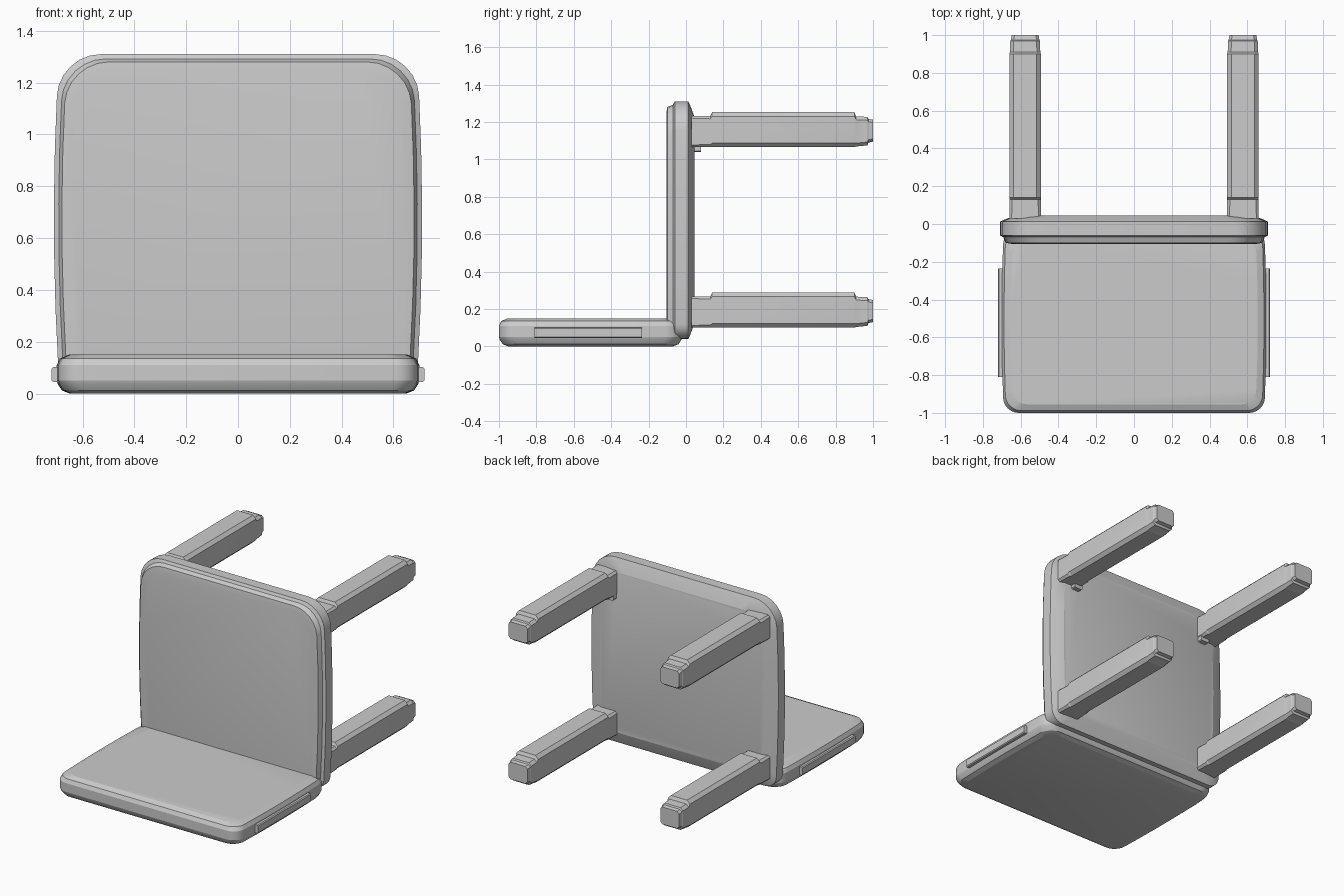
import bpy, bmesh, math

if "Cube" in bpy.data.objects:
    bpy.data.objects.remove(bpy.data.objects["Cube"])


def loft(name, rings):
    """Skin a list of equal-length point rings and cap both ends."""
    bm = bmesh.new()
    loops = [[bm.verts.new(p) for p in ring] for ring in rings]
    n = len(loops[0])
    for a, b in zip(loops, loops[1:]):
        for i in range(n):
            j = (i + 1) % n
            bm.faces.new((a[i], a[j], b[j], b[i]))
    bm.faces.new(loops[0][::-1])
    bm.faces.new(loops[-1])
    bmesh.ops.recalc_face_normals(bm, faces=bm.faces)
    mesh = bpy.data.meshes.new(name)
    bm.to_mesh(mesh)
    bm.free()
    mesh.shade_smooth()
    mesh.set_sharp_from_angle(angle=math.radians(18))
    obj = bpy.data.objects.new(name, mesh)
    bpy.context.collection.objects.link(obj)
    return obj


def outline(hw, v0, v1, r0, r1, bulge, inset):
    """Rounded panel outline; r0/r1 are the corner radii at the v0/v1 edges."""
    hw, v0, v1 = hw - inset, v0 + inset, v1 - inset
    mid, half = (v0 + v1) / 2, (v1 - v0) / 2
    corners = [(hw - r1, v1 - r1, r1, 0), (-hw + r1, v1 - r1, r1, 90),
               (-hw + r0, v0 + r0, r0, 180), (hw - r0, v0 + r0, r0, 270)]
    pts = []
    for k, (cu, cv, r, start) in enumerate(corners):
        for i in range(7):
            a = math.radians(start + 15 * i)
            pts.append((cu + r * math.cos(a), cv + r * math.sin(a)))
        if k in (1, 3):  # extra points so the side edges can bow outward
            x = -hw if k == 1 else hw
            vb = corners[(k + 1) % 4][1]
            pts += [(x, cv + (vb - cv) * t) for t in (0.2, 0.4, 0.6, 0.8)]
    return [(u * (1 + bulge * (1 - ((v - mid) / half) ** 2)), v) for u, v in pts]


# Seat panel: stands upright, flat padded front, chamfered underside
seat_layers = [(0.06, -0.105), (0.03, -0.1), (0.018, -0.07), (0.0, -0.06),
               (0.0, 0.012), (0.02, 0.022), (0.085, 0.046)]
loft("seat", [[(u, y, v) for u, v in
               outline(0.69, 0.04, 1.31, 0.08, 0.16, 0.03, d)]
              for d, y in seat_layers])

# Backrest panel: lies flat on the ground
back_layers = [(0.05, 0.0), (0.02, 0.012), (0.005, 0.035), (0.0, 0.05),
               (0.0, 0.11), (0.012, 0.135), (0.045, 0.15)]
loft("backrest", [[(u, v, z) for u, v in
                   outline(0.69, -1.0, -0.02, 0.08, 0.09, 0.015, d)]
                  for d, z in back_layers])


def octagon(x0, x1, y, z0, z1, c):
    return [(x0 + c, y, z0), (x1 - c, y, z0), (x1, y, z0 + c), (x1, y, z1 - c),
            (x1 - c, y, z1), (x0 + c, y, z1), (x0, y, z1 - c), (x0, y, z0 + c)]


# Four legs with chamfered edges and a stepped foot
# section: y, inset in x, bottom inset, top inset, chamfer
leg_sections = [(0.03, 0.0, 0.0, 0.02, 0.012), (0.13, 0.0, 0.0, 0.02, 0.015),
                (0.14, 0.0, 0.0, 0.0, 0.022), (0.90, 0.0, 0.0, 0.0, 0.022),
                (0.91, 0.003, 0.004, 0.022, 0.018), (0.97, 0.005, 0.01, 0.025, 0.018),
                (0.975, 0.008, 0.025, 0.035, 0.015), (1.0, 0.012, 0.03, 0.04, 0.015)]
for label, z0, z1 in (("front_leg", 1.065, 1.252), ("rear_leg", 0.10, 0.288)):
    for side, s in (("left", -1), ("right", 1)):
        rings = []
        for y, ix, ib, it, c in leg_sections:
            xa, xb = sorted((s * (0.493 + ix), s * (0.66 - ix)))
            rings.append(octagon(xa, xb, y, z0 + ib, z1 - it, c))
        loft(f"{label}_{side}", rings)

# Small blocks under the front legs where they meet the seat
for side, s in (("left", -1), ("right", 1)):
    xa, xb = sorted((s * 0.497, s * 0.56))
    loft(f"leg_block_{side}", [octagon(xa, xb, y, 1.04, 1.10, 0.006)
                               for y in (0.03, 0.08)])

# Thin trim strips along the backrest sides
for side, s in (("left", -1), ("right", 1)):
    xa, xb = sorted((s * 0.66, s * 0.72))
    loft(f"side_trim_{side}", [octagon(xa, xb, y, 0.045, 0.102, 0.006)
                               for y in (-0.81, -0.235)])
